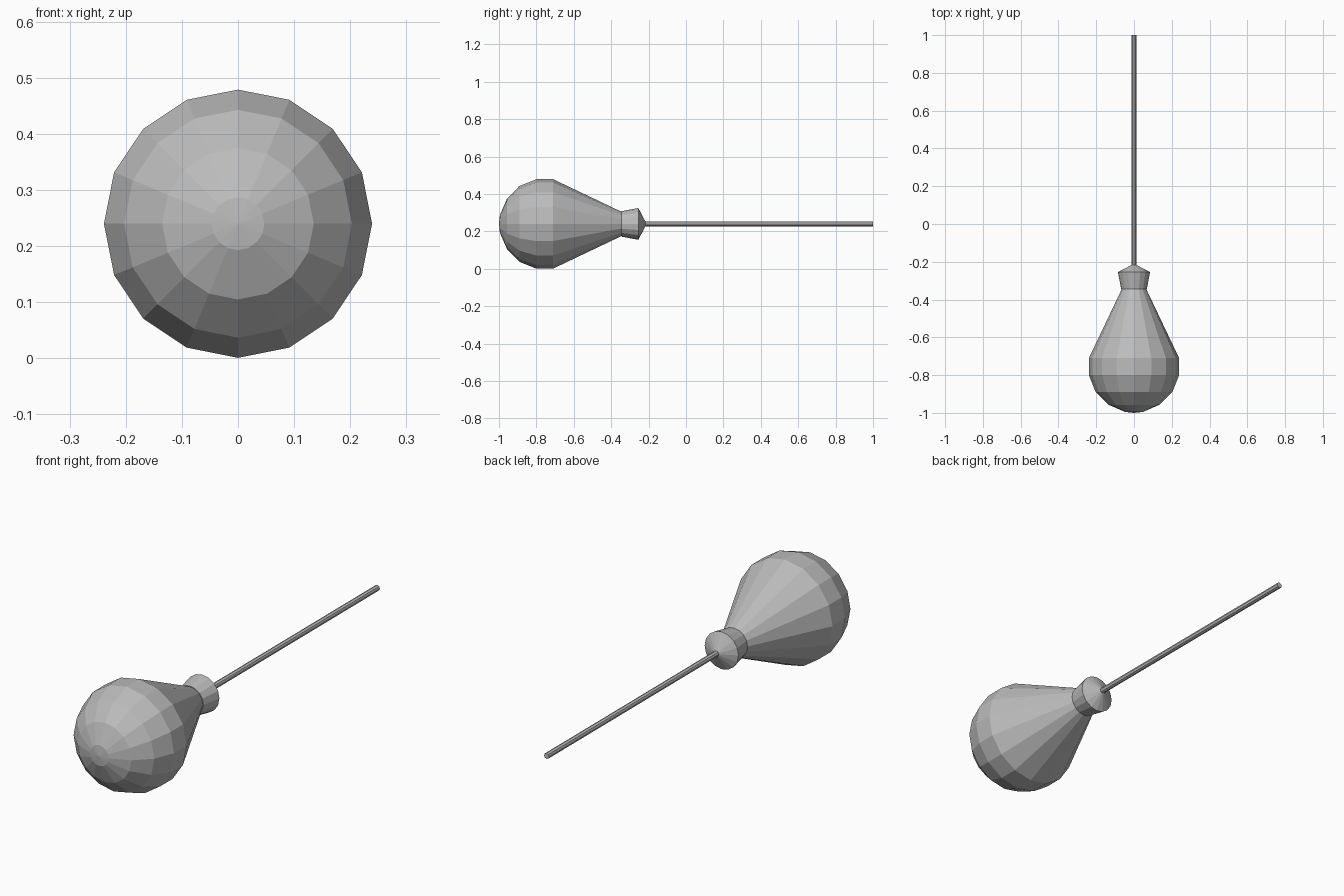
import bpy
import bmesh
from math import sin, cos, pi

if "Cube" in bpy.data.objects:
    bpy.data.objects.remove(bpy.data.objects["Cube"])

AXIS_Z = 0.24

grey = bpy.data.materials.new("plain grey")
grey.use_nodes = True
colour = (0.5, 0.5, 0.5, 1)
grey.diffuse_color = colour
grey.node_tree.nodes["Principled BSDF"].inputs["Base Color"].default_value = colour


def lathe(name, profile, sides):
    """Spin (y, radius) points around the long axis; zero radius closes to a tip."""
    bm = bmesh.new()
    rings = []
    for y, r in profile:
        count = sides if r else 1
        rings.append([bm.verts.new((r * sin(2 * pi * i / sides), y,
                                    AXIS_Z + r * cos(2 * pi * i / sides)))
                      for i in range(count)])
    for a, b in zip(rings, rings[1:]):
        for i in range(sides):
            j = i + 1
            quad = [a[i % len(a)], a[j % len(a)], b[j % len(b)], b[i % len(b)]]
            bm.faces.new(list(dict.fromkeys(quad)))
    bmesh.ops.recalc_face_normals(bm, faces=bm.faces)
    mesh = bpy.data.meshes.new(name)
    bm.to_mesh(mesh)
    bm.free()
    mesh.materials.append(grey)
    obj = bpy.data.objects.new(name, mesh)
    bpy.context.collection.objects.link(obj)
    return obj


# Faceted pear-shaped bulb, rounded end to the front
lathe("bulb", [(-1, 0), (-0.995, 0.047), (-0.957, 0.135), (-0.89, 0.203),
               (-0.8, 0.239), (-0.71, 0.239), (-0.345, 0.065), (-0.345, 0)], 16)

# Flared collar with a shallow conical back
lathe("collar", [(-0.345, 0), (-0.345, 0.068), (-0.255, 0.085),
                 (-0.217, 0.013), (-0.217, 0)], 16)

# Long thin rod
lathe("rod", [(-0.23, 0), (-0.23, 0.013), (1, 0.013), (1, 0)], 8)
